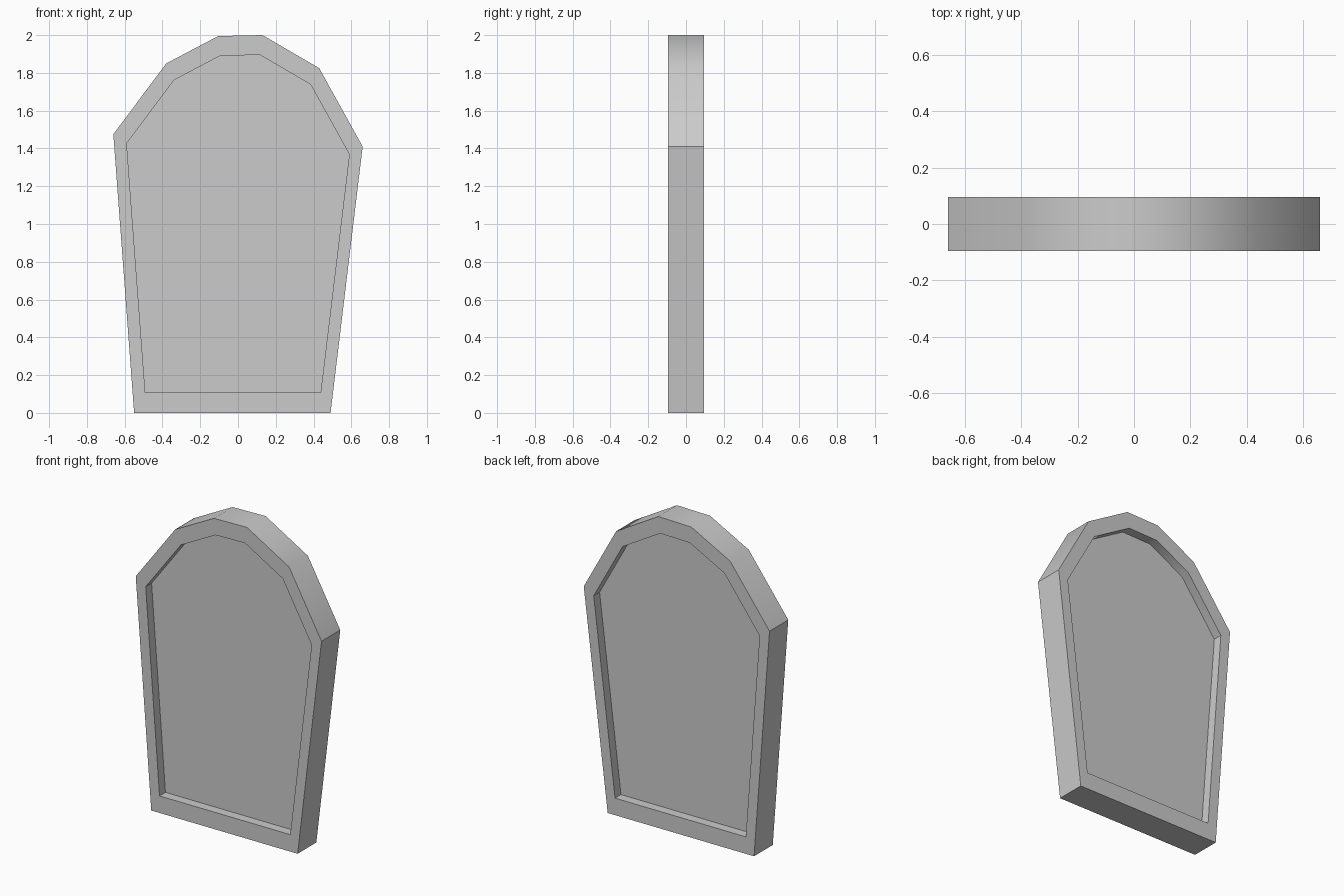
import bpy, bmesh, math
from mathutils import Matrix, Vector

if "Cube" in bpy.data.objects:
    bpy.data.objects.remove(bpy.data.objects["Cube"])

HALF = 0.095          # half thickness of the slab
DEPTH = 0.06          # depth of the panel recess
INSET = 0.893         # border made by scaling the face inward
CENTRE = Vector((0, 0, 1.02))

# Slightly crooked arched outline (x, z)
outline = [(-0.55, 0), (0.49, 0), (0.66, 1.41), (0.43, 1.825),
           (0.13, 2.0), (-0.105, 1.995), (-0.38, 1.85), (-0.66, 1.475)]

bm = bmesh.new()

# Solid slab
front = bm.faces.new([bm.verts.new((x, -HALF, z)) for x, z in outline])
back = bm.faces.new([bm.verts.new((x, HALF, z)) for x, z in reversed(outline)])
bmesh.ops.bridge_loops(bm, edges=list(front.edges) + list(back.edges))
bmesh.ops.recalc_face_normals(bm, faces=bm.faces)

# Raised border and sunken panel on both faces
for face, inward in ((front, 1), (back, -1)):
    panel = bmesh.ops.extrude_discrete_faces(bm, faces=[face])["faces"][0]
    bmesh.ops.scale(bm, vec=(INSET, 1, INSET), verts=panel.verts,
                    space=Matrix.Translation(-CENTRE))
    panel = bmesh.ops.extrude_discrete_faces(bm, faces=[panel])["faces"][0]
    bmesh.ops.translate(bm, vec=(0, inward * DEPTH, 0), verts=panel.verts)

bmesh.ops.recalc_face_normals(bm, faces=bm.faces)
mesh = bpy.data.meshes.new("arched_slab")
bm.to_mesh(mesh)
bm.free()
slab = bpy.data.objects.new("arched_slab", mesh)
bpy.context.collection.objects.link(slab)

# Soft shading over the arch, crisp shoulders and rims
bpy.context.view_layer.objects.active = slab
slab.select_set(True)
bpy.ops.object.shade_smooth_by_angle(angle=math.radians(34))
